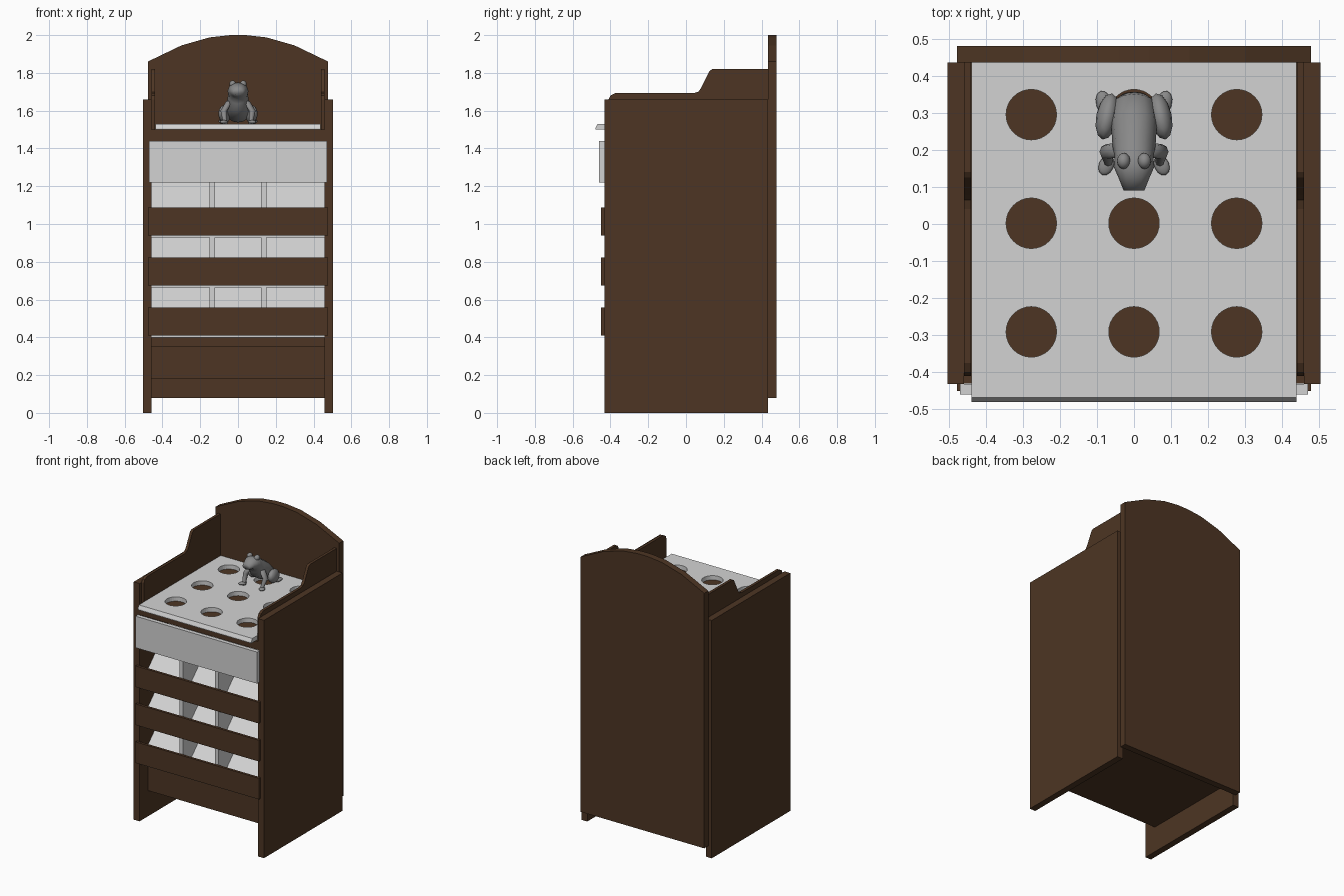
import bpy, bmesh, math
from mathutils import Matrix, Vector

if "Cube" in bpy.data.objects:
    bpy.data.objects.remove(bpy.data.objects["Cube"])


def material(name, col):
    m = bpy.data.materials.new(name)
    m.diffuse_color = (*col, 1)
    m.use_nodes = True
    m.node_tree.nodes["Principled BSDF"].inputs["Base Color"].default_value = m.diffuse_color
    return m


BROWN = material("dark_wood", (0.075, 0.036, 0.017))
WHITE = material("pale_panel", (0.65, 0.65, 0.65))
GREY = material("grey_metal", (0.25, 0.25, 0.25))


def finish(bm, name, mat, smooth=False):
    bmesh.ops.recalc_face_normals(bm, faces=bm.faces)
    me = bpy.data.meshes.new(name)
    bm.to_mesh(me)
    bm.free()
    me.materials.append(mat)
    ob = bpy.data.objects.new(name, me)
    bpy.context.collection.objects.link(ob)
    if smooth:
        for p in me.polygons:
            p.use_smooth = True
    return ob


def prism(name, pts, axis, a, b, mat):
    """Extrude a profile: axis 'x' takes (y, z) points, axis 'y' takes (x, z)."""
    bm = bmesh.new()
    at = (lambda p, t: (t, p[0], p[1])) if axis == 'x' else (lambda p, t: (p[0], t, p[1]))
    lo = [bm.verts.new(at(p, a)) for p in pts]
    hi = [bm.verts.new(at(p, b)) for p in pts]
    bm.faces.new(lo)
    bm.faces.new(hi)
    n = len(pts)
    for i in range(n):
        j = (i + 1) % n
        bm.faces.new((lo[i], lo[j], hi[j], hi[i]))
    return finish(bm, name, mat)


def box(name, x0, x1, y0, y1, z0, z1, mat):
    return prism(name, [(y0, z0), (y1, z0), (y1, z1), (y0, z1)], 'x', x0, x1, mat)


# Side walls and the shaped inner cheeks above the table
cheek = [(-0.41, 1.50), (0.435, 1.50), (0.435, 1.82), (0.14, 1.82), (0.125, 1.81),
         (0.08, 1.72), (0.065, 1.70), (0.04, 1.693), (-0.375, 1.693), (-0.40, 1.68), (-0.41, 1.66)]
for s, side in ((-1, "left"), (1, "right")):
    box(side + "_wall", s * 0.458, s * 0.503, -0.432, 0.435, 0, 1.66, BROWN)
    prism(side + "_cheek", cheek, 'x', s * 0.439, s * 0.458, BROWN)

# Back board with a faceted arch
arch = [(0.477, 1.86), (0.30, 1.945), (0.15, 1.988), (0.04, 2.0)]
prism("back_board", [(-0.477, 0.08), (0.477, 0.08)] + arch + [(-x, z) for x, z in arch[::-1]],
      'y', 0.435, 0.48, BROWN)

# Front slats, drop panel, lower box
for i, z in enumerate((0.41, 0.675, 0.94)):
    box(f"front_slat_{i}", -0.477, 0.477, -0.45, -0.432, z, z + 0.147, BROWN)
box("front_panel", -0.47, 0.47, -0.46, -0.432, 1.22, 1.44, WHITE)
box("lower_box", -0.458, 0.458, -0.34, 0.435, 0.18, 0.355, BROWN)
box("table_bearer", -0.458, 0.458, -0.43, 0.435, 1.44, 1.499, BROWN)

# Sloping chutes and upright dividers
T = 0.012
for i, (z, y1) in enumerate(((0.41, 0.43), (0.675, 0.335), (0.94, 0.07))):
    z1 = z + y1 + 0.43
    prism(f"chute_{i}", [(-0.43, z), (y1, z1), (y1, z1 - T), (-0.43, z - T)],
          'x', -0.457, 0.457, WHITE)
for s in (-1, 1):
    prism("chute_divider", [(-0.43, 0.41), (-0.43, 1.44), (0.43, 1.44), (0.43, 1.27)],
          'x', s * 0.122, s * 0.151, WHITE)

# Table top with nine round holes
top = prism("table_top", [(-0.48, 1.50), (-0.48, 1.508), (-0.468, 1.53), (0.435, 1.53), (0.435, 1.50)],
            'x', -0.438, 0.438, WHITE)
bm = bmesh.new()
for x in (-0.277, 0, 0.277):
    for y in (-0.291, 0.002, 0.295):
        bmesh.ops.create_cone(bm, cap_ends=True, segments=32, radius1=0.068, radius2=0.068,
                              depth=0.2, matrix=Matrix.Translation((x, y, 1.515)))
cutter = finish(bm, "hole_cutter", WHITE)
cutter.hide_render = True
mod = top.modifiers.new("holes", 'BOOLEAN')
mod.object = cutter
mod.operation = 'DIFFERENCE'
mod.solver = 'EXACT'
bpy.context.view_layer.objects.active = top
bpy.ops.object.modifier_apply(modifier=mod.name)
bpy.data.objects.remove(cutter)


# Frog: lofted body, ball-shaped limbs
def loft(name, rings, mat, n=12):
    """Rings are (x, y, z, half width, half height, tilt of ring plane)."""
    bm = bmesh.new()
    prev = None
    for k, (x, y, z, w, h, t) in enumerate(rings):
        ring = []
        for i in range(n):
            a = 2 * math.pi * i / n
            v = h * math.sin(a)
            ring.append(bm.verts.new((x + w * math.cos(a), y + v * math.sin(t), z + v * math.cos(t))))
        if prev:
            for i in range(n):
                j = (i + 1) % n
                bm.faces.new((prev[i], prev[j], ring[j], ring[i]))
        if k in (0, len(rings) - 1):
            bm.faces.new(ring)
        prev = ring
    return finish(bm, name, mat, True)


def ball(name, c, r, rot=(0, 0)):
    bm = bmesh.new()
    bmesh.ops.create_uvsphere(bm, u_segments=12, v_segments=8, radius=1)
    m = (Matrix.Translation(c) @ Matrix.Rotation(rot[1], 4, 'Z') @ Matrix.Rotation(rot[0], 4, 'X')
         @ Matrix.Diagonal((*r, 1)))
    bm.transform(m)
    return finish(bm, name, GREY, True)


loft("frog_body", [(0, 0.345, 1.555, 0.035, 0.02, 0.6), (0, 0.325, 1.575, 0.055, 0.045, 0.6),
                   (0, 0.27, 1.61, 0.062, 0.06, 0.6), (0, 0.21, 1.65, 0.058, 0.062, 0.5),
                   (0, 0.18, 1.685, 0.052, 0.052, 0.3), (0, 0.155, 1.705, 0.055, 0.045, 0.1),
                   (0, 0.125, 1.705, 0.042, 0.034, 0), (0, 0.09, 1.70, 0.028, 0.018, 0)], GREY)
for s, side in ((-1, "left"), (1, "right")):
    ball(side + "_frog_eye", (s * 0.028, 0.17, 1.74), (0.018, 0.022, 0.02))
    ball(side + "_frog_thigh", (s * 0.072, 0.29, 1.58), (0.03, 0.066, 0.046), (-0.3, s * 0.2))
    ball(side + "_frog_hind_foot", (s * 0.08, 0.325, 1.543), (0.022, 0.035, 0.013), (0, s * -0.3))
    loft(side + "_frog_arm", [(s * 0.045, 0.20, 1.65, 0.018, 0.02, 1.57),
                              (s * 0.075, 0.195, 1.60, 0.018, 0.02, 1.57),
                              (s * 0.07, 0.17, 1.55, 0.012, 0.014, 1.57),
                              (s * 0.07, 0.165, 1.53, 0.014, 0.016, 1.57)], GREY, 8)
    ball(side + "_frog_hand", (s * 0.075, 0.158, 1.54), (0.02, 0.028, 0.01), (0, s * 0.4))
